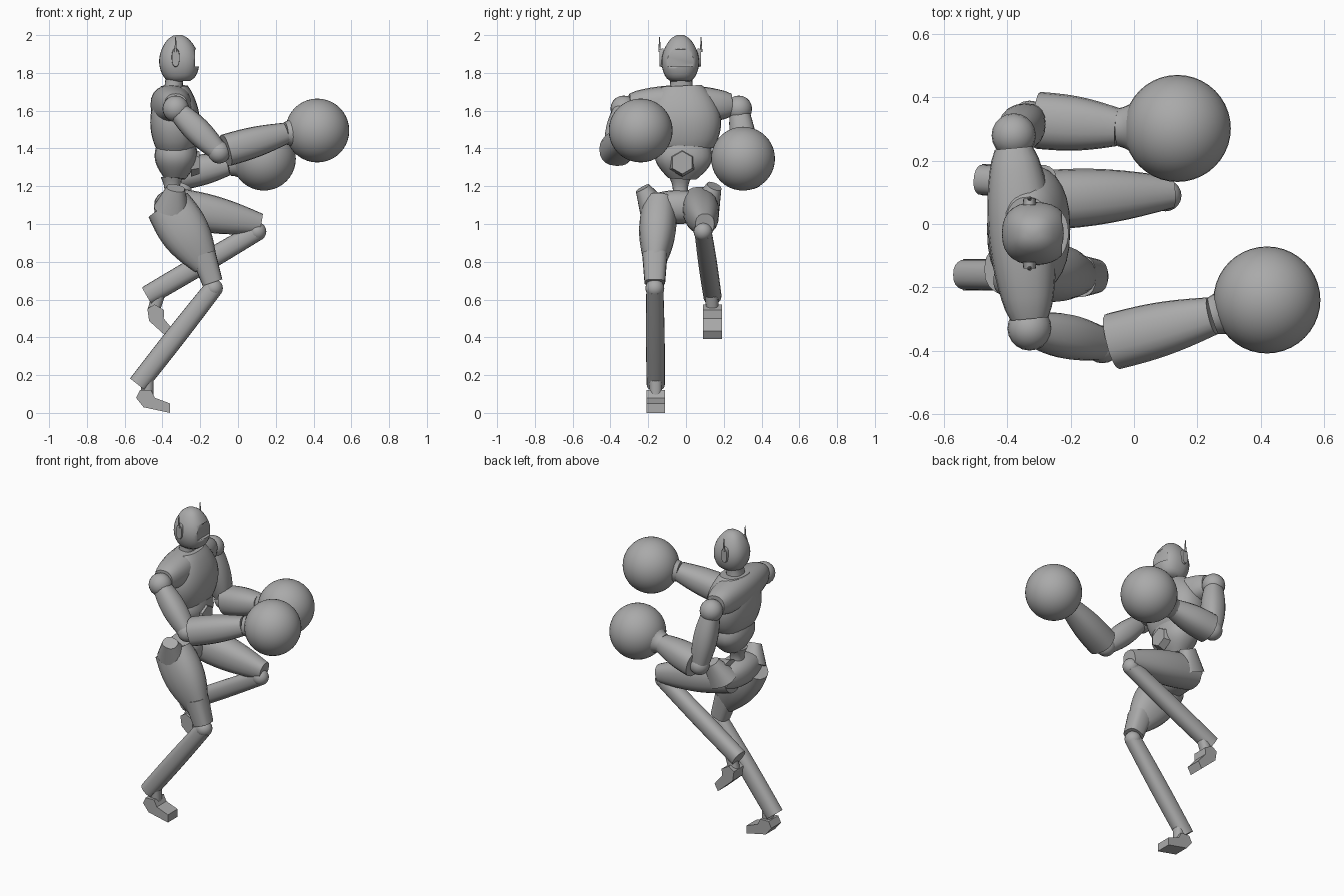
import bpy, bmesh, math
from mathutils import Vector, Matrix

default_cube = bpy.data.objects.get("Cube")
if default_cube:
    bpy.data.objects.remove(default_cube)

shade = (.4, .4, .4, 1)
grey = bpy.data.materials.new("plain grey")
grey.use_nodes = True
grey.diffuse_color = shade
grey.node_tree.nodes["Principled BSDF"].inputs["Base Color"].default_value = shade

ALONG_X, ALONG_Y, ALONG_Z = Vector((1, 0, 0)), Vector((0, 1, 0)), Vector((0, 0, 1))


def finish(name, bm, angle=40):
    bmesh.ops.recalc_face_normals(bm, faces=bm.faces)
    mesh = bpy.data.meshes.new(name)
    bm.to_mesh(mesh)
    bm.free()
    part = bpy.data.objects.new(name, mesh)
    bpy.context.collection.objects.link(part)
    mesh.materials.append(grey)
    bpy.ops.object.select_all(action='DESELECT')
    part.select_set(True)
    bpy.context.view_layer.objects.active = part
    bpy.ops.object.shade_smooth_by_angle(angle=math.radians(angle))
    return part


def limb(name, start, end, start_width, end_width, bulge=0.0, depth=1.0,
         side=ALONG_Y, square=.85, fullness=1.0, sides=20, steps=10):
    """Tapered oval tube whose middle swells by the bulge; depth scales the second axis."""
    bm = bmesh.new()
    start, end = Vector(start), Vector(end)
    axis = (end - start).normalized()
    across = (side - axis * side.dot(axis)).normalized()
    other = axis.cross(across)
    rows = []
    for step in range(steps + 1):
        t = step / steps
        swell = bulge * max(0, math.sin(math.pi * t)) ** fullness
        width = start_width + (end_width - start_width) * t + swell
        row = []
        for k in range(sides):
            turn = math.tau * k / sides
            c, s = (math.copysign(abs(q) ** square, q) for q in (math.cos(turn), math.sin(turn)))
            offset = across * c * width + other * s * width * depth
            row.append(bm.verts.new(start.lerp(end, t) + offset))
        rows.append(row)
    for low, high in zip(rows, rows[1:]):
        for k in range(sides):
            following = (k + 1) % sides
            bm.faces.new((low[k], low[following], high[following], high[k]))
    bm.faces.new(rows[0])
    bm.faces.new(rows[-1])
    return finish(name, bm)


def ball(name, centre, radius, segments=20):
    bm = bmesh.new()
    bmesh.ops.create_uvsphere(bm, u_segments=segments, v_segments=segments // 2, radius=radius)
    bmesh.ops.translate(bm, verts=bm.verts, vec=centre)
    return finish(name, bm)


def foot(name, heel, pitch):
    """Side outline of a shoe, extruded across and pitched toe-down."""
    outline = [(0, 0), (.04, -.05), (.18, -.08), (.18, -.03), (.1, 0), (.08, .04), (.02, .04)]
    bm = bmesh.new()
    sole = bm.faces.new([bm.verts.new((x, -.05, z)) for x, z in outline])
    extruded = bmesh.ops.extrude_face_region(bm, geom=[sole])["geom"]
    far_side = [g for g in extruded if isinstance(g, bmesh.types.BMVert)]
    bmesh.ops.translate(bm, verts=far_side, vec=ALONG_Y * .1)
    placing = Matrix.Translation(heel) @ Matrix.Rotation(math.radians(pitch), 4, 'Y')
    bmesh.ops.transform(bm, matrix=placing, verts=bm.verts)
    return finish(name, bm, angle=20)


def arm(label, shoulder, elbow, wrist, glove):
    shoulder, elbow, wrist, glove = map(Vector, (shoulder, elbow, wrist, glove))
    ball(label + "_shoulder", shoulder, .07)
    limb(label + "_upper_arm", shoulder, elbow, .05, .05, bulge=.02)
    ball(label + "_elbow", elbow, .06)
    sleeve = elbow.lerp(wrist, .1)
    limb(label + "_forearm", sleeve, wrist, .09, .06, bulge=.01, depth=.95)
    limb(label + "_glove_cuff", wrist, wrist.lerp(glove, .4), .06, .11, bulge=-.01, square=1)
    ball(label + "_glove", glove, .169, segments=40)


def leg(label, hip, knee, heel, ankle, thigh_end, thigh_bulge, thigh_depth):
    limb(label + "_thigh", hip, thigh_end, .09, .05, bulge=thigh_bulge, depth=thigh_depth)
    ball(label + "_knee", knee, .05)
    limb(label + "_shin", knee, heel, .045, .048, bulge=.003, depth=1.1)
    limb(label + "_ankle", Vector(heel).lerp(Vector(knee), .12), ankle, .036, .032)


# Head with a recessed visor
head = limb("head", (-.305, -.03, 1.755), (-.32, -.03, 2), .05, .02, bulge=.063,
            depth=1.07, fullness=.6, sides=28, steps=16)
bm = bmesh.new()
bmesh.ops.create_cube(bm, size=.1)
bmesh.ops.scale(bm, verts=bm.verts, vec=(1, 4, .9))
bmesh.ops.translate(bm, verts=bm.verts, vec=(-.178, 0, 1.88))
cutter = finish("visor_cutter", bm)
cutter.hide_render = True
cutter.hide_set(True)
recess = head.modifiers.new("visor_recess", 'BOOLEAN')
recess.operation = 'DIFFERENCE'
recess.object = cutter
limb("neck", (-.345, -.025, 1.68), (-.335, -.025, 1.79), .07, .06, bulge=-.005, depth=.8)

# Earpieces and antennas
for label, direction in (("right", -1), ("left", 1)):
    inner = Vector((-.33, -.03 + direction * .09, 1.88))
    outer = inner + ALONG_Y * direction * .02
    limb(label + "_earpiece", inner, outer, .05, .046, depth=.43, side=ALONG_Z, steps=1)
    limb(label + "_antenna", outer + ALONG_Z * .03, outer + ALONG_Z * .11, .007, .002, steps=1)

# Torso
limb("chest", (-.33, -.01, 1.395), (-.337, -.025, 1.73), .152, .11, bulge=.07,
     depth=.65, fullness=.8, sides=28, steps=14)
limb("shoulder_yoke", (-.33, -.3, 1.63), (-.38, .24, 1.63), .06, .06, bulge=.045,
     side=ALONG_X, fullness=.7, steps=16)
limb("abdomen", (-.335, -.02, 1.24), (-.325, -.01, 1.42), .075, .14, bulge=.04, depth=.74)
limb("belly_badge", (-.25, -.02, 1.325), (-.205, -.02, 1.325), .075, .06,
     side=ALONG_Z, square=1, sides=6, steps=1)
limb("waist", (-.35, -.03, 1.1), (-.35, -.03, 1.25), .07, .06, bulge=-.025)

# Pelvis with raised hip points
limb("pelvis", (-.345, -.23, 1.09), (-.345, .15, 1.09), .06, .06, bulge=.04, depth=.9, side=ALONG_X)
limb("right_hip_point", (-.35, -.17, 1.08), (-.33, -.23, 1.19), .08, .04, depth=1.2)
limb("left_hip_point", (-.34, .1, 1.08), (-.29, .15, 1.2), .08, .04, depth=1.2)

# Legs, the right one trailing and the left one raised
leg("right", hip=(-.37, -.14, 1.1), knee=(-.13, -.165, .66), heel=(-.53, -.16, .15),
    ankle=(-.48, -.16, .09), thigh_end=(-.17, -.167, .78), thigh_bulge=.025, thigh_depth=1.35)
limb("right_knee_guard", (-.185, -.165, .84), (-.135, -.165, .69), .067, .055, square=.7)
foot("right_foot", heel=(-.54, -.16, .08), pitch=0)
leg("left", hip=(-.38, .07, 1.1), knee=(.1, .09, .96), heel=(-.48, .14, .62),
    ankle=(-.45, .14, .53), thigh_end=(.12, .1, 1), thigh_bulge=.02, thigh_depth=1.1)
foot("left_foot", heel=(-.48, .14, .55), pitch=30)

# Arms with round gloves
arm("right", shoulder=(-.33, -.33, 1.61), elbow=(-.1, -.38, 1.38),
    wrist=(.25, -.29, 1.48), glove=(.42, -.24, 1.495))
arm("left", shoulder=(-.38, .28, 1.61), elbow=(-.33, .33, 1.26),
    wrist=(-.05, .306, 1.315), glove=(.137, .302, 1.346))
